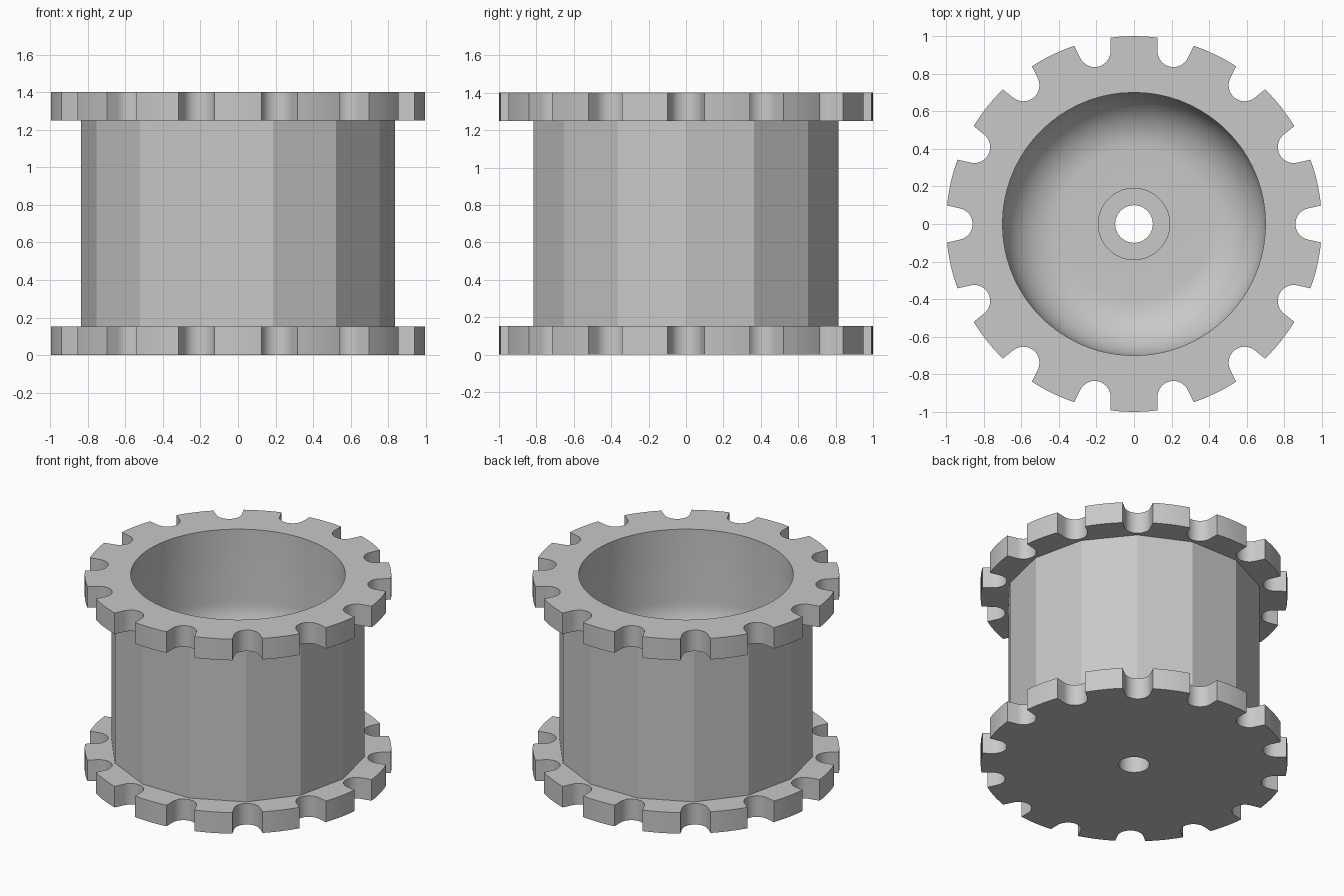
import bpy
import bmesh
from math import sin, cos, pi, radians, atan2, hypot
from mathutils import Matrix

old = bpy.data.objects.get("Cube")
if old:
    bpy.data.objects.remove(old, do_unlink=True)

TEETH = 14
STEP = 2 * pi / TEETH
HEIGHT, FLANGE = 1.4, 0.152
DRUM_R, BORE_R, HOLE_R, SEAT_R = 0.836, 0.7, 0.1, 0.19
FLOOR_Z, SEAT_Z, FILLET = 0.58, 0.45, 0.3

grey = bpy.data.materials.new("plain grey")
grey.use_nodes = True
grey.diffuse_color = (0.58, 0.58, 0.58, 1)
grey.node_tree.nodes["Principled BSDF"].inputs["Base Color"].default_value = grey.diffuse_color


def make_object(name, bm):
    bmesh.ops.recalc_face_normals(bm, faces=bm.faces)
    mesh = bpy.data.meshes.new(name)
    bm.to_mesh(mesh)
    bm.free()
    mesh.materials.append(grey)
    obj = bpy.data.objects.new(name, mesh)
    bpy.context.collection.objects.link(obj)
    return obj


def prism(name, outline, z0, z1):
    """Extrude a flat outline straight up."""
    bm = bmesh.new()
    face = bm.faces.new([bm.verts.new((x, y, z0)) for x, y in outline])
    top = bmesh.ops.extrude_face_region(bm, geom=[face])["geom"]
    verts = [v for v in top if isinstance(v, bmesh.types.BMVert)]
    bmesh.ops.translate(bm, verts=verts, vec=(0, 0, z1 - z0))
    return make_object(name, bm)


def lathe(name, profile, segments):
    """Turn an (r, z) profile around the z axis."""
    bm = bmesh.new()
    verts = [bm.verts.new((r, 0, z)) for r, z in profile]
    edges = [bm.edges.new(pair) for pair in zip(verts, verts[1:])]
    bmesh.ops.spin(bm, geom=verts + edges, cent=(0, 0, 0), axis=(0, 0, 1),
                   angle=2 * pi, steps=segments)
    bmesh.ops.remove_doubles(bm, verts=bm.verts, dist=0.0001)
    return make_object(name, bm)


def combine(target, tool, operation):
    mod = target.modifiers.new(operation.lower(), "BOOLEAN")
    mod.operation = operation
    mod.solver = "EXACT"
    mod.object = tool
    bpy.context.view_layer.objects.active = target
    bpy.ops.object.modifier_apply(modifier=mod.name)
    bpy.data.objects.remove(tool, do_unlink=True)


def sprocket_outline():
    """Parallel-sided teeth separated by round-bottomed notches."""
    centre, radius, corner = 0.944, 0.085, (0.995, 0.099)
    half = STEP / 2
    notch = [(corner[0], -corner[1])]
    for i in range(17):
        a = -pi / 2 - half - i / 16 * (pi - 2 * half)
        notch.append((centre + radius * cos(a), radius * sin(a)))
    notch.append(corner)
    # rounded tooth tip up to the next notch
    start, rim = atan2(corner[1], corner[0]), hypot(*corner)
    for i in range(1, 6):
        a = start + i / 6 * (STEP - 2 * start)
        notch.append((rim * cos(a), rim * sin(a)))
    points = []
    for k in range(TEETH):
        c, s = cos(k * STEP), sin(k * STEP)
        points += [(c * x - s * y, s * x + c * y) for x, y in notch]
    return points


# Faceted drum with a toothed flange at each end
drum = [(DRUM_R * cos(k * STEP), DRUM_R * sin(k * STEP)) for k in range(TEETH)]
body = prism("toothed_spool", drum, FLANGE / 2, HEIGHT - FLANGE / 2)
for name, z in (("lower_flange", 0), ("upper_flange", HEIGHT - FLANGE)):
    combine(body, prism(name, sprocket_outline(), z, z + FLANGE), "UNION")

# Round-bottomed bore with a stepped axle hole
profile = [(0, -0.1), (HOLE_R, -0.1), (HOLE_R, SEAT_Z), (SEAT_R, SEAT_Z), (SEAT_R, FLOOR_Z)]
for i in range(13):
    a = i / 12 * pi / 2
    profile.append((BORE_R - FILLET + FILLET * sin(a), FLOOR_Z + FILLET - FILLET * cos(a)))
profile += [(BORE_R, HEIGHT + 0.1), (0, HEIGHT + 0.1)]
combine(body, lathe("bore_cutter", profile, 72), "DIFFERENCE")

# Smooth round surfaces, crisp drum facets
bpy.ops.object.select_all(action="DESELECT")
body.select_set(True)
bpy.context.view_layer.objects.active = body
bpy.ops.object.shade_smooth_by_angle(angle=radians(20))
